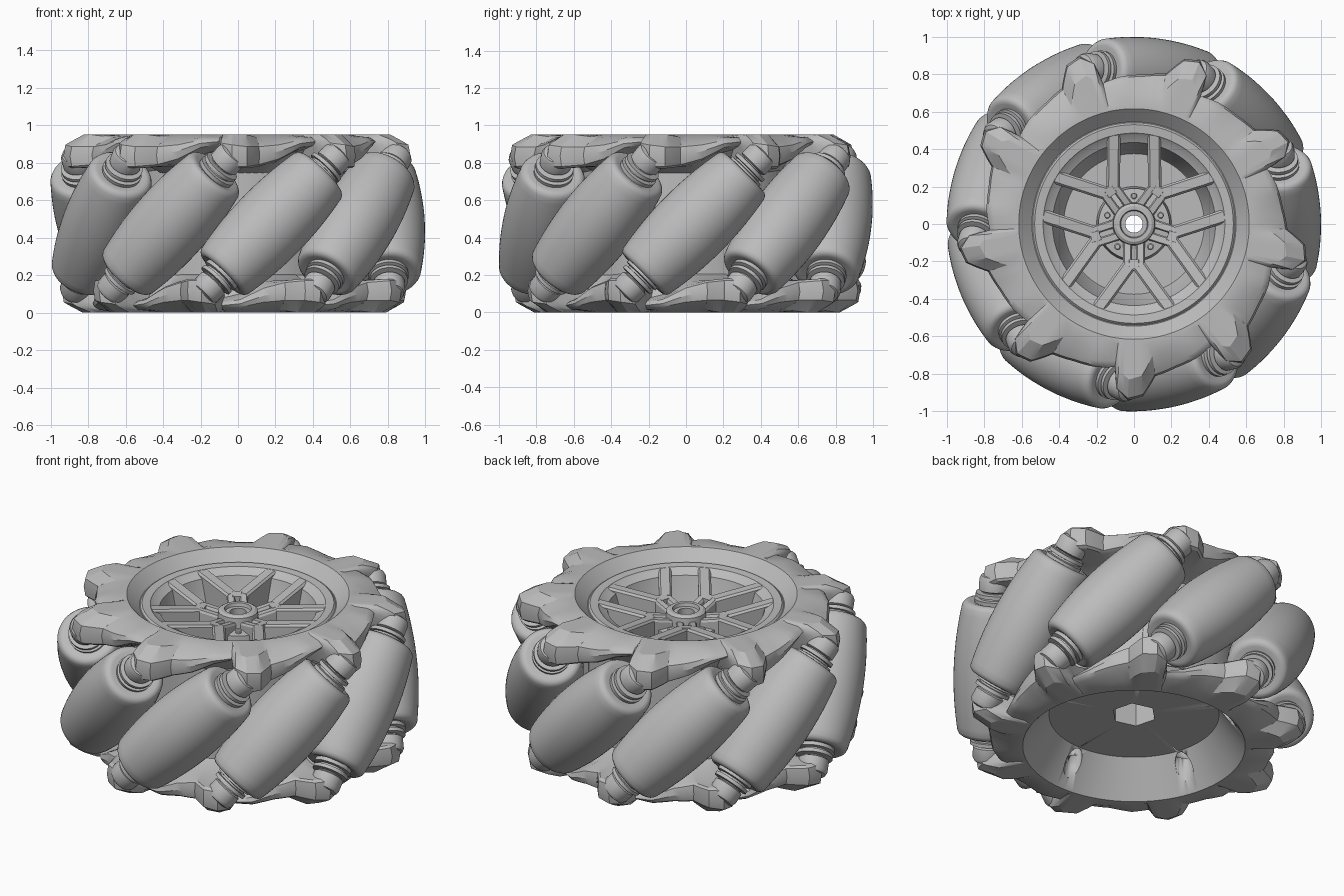
import bpy, bmesh
from math import sin, cos, pi, radians
from mathutils import Matrix, Vector

cube = bpy.data.objects.get("Cube")
if cube:
    bpy.data.objects.remove(cube)

MID = 0.475          # half height of the wheel
COUNT = 9            # rollers and lobes
STEP = 2 * pi / COUNT
LOBE = radians(-90)  # angle of the first top lobe
ROLLER = radians(-77)

grey = bpy.data.materials.new("plain grey")
grey.use_nodes = True
grey.diffuse_color = (0.5, 0.5, 0.5, 1)
grey.node_tree.nodes["Principled BSDF"].inputs["Base Color"].default_value = (0.5, 0.5, 0.5, 1)


def finish(name, bm, angle=30):
    bmesh.ops.recalc_face_normals(bm, faces=bm.faces)
    mesh = bpy.data.meshes.new(name)
    bm.to_mesh(mesh)
    bm.free()
    mesh.materials.append(grey)
    ob = bpy.data.objects.new(name, mesh)
    bpy.context.collection.objects.link(ob)
    bpy.ops.object.select_all(action="DESELECT")
    ob.select_set(True)
    bpy.context.view_layer.objects.active = ob
    bpy.ops.object.shade_smooth_by_angle(angle=radians(angle))
    return ob


def skin(bm, rings):
    """Join closed loops of points around the axis into one closed skin."""
    rows = [[bm.verts.new(p) for p in ring] for ring in rings]
    for a, b in zip(rows, rows[1:] + rows[:1]):
        for i in range(len(a)):
            j = (i + 1) % len(a)
            bm.faces.new((a[i], a[j], b[j], b[i]))


def polar(r, angle, z):
    return (r * cos(angle), r * sin(angle), z)


def lathe(bm, profile, segments=96, hexed=()):
    """Closed ring section; profile points listed in hexed become six-sided."""
    rings = []
    for k in range(segments):
        t = 2 * pi * k / segments
        flat = cos(pi / 6) / cos((t + pi / 4 + pi / 6) % (pi / 3) - pi / 6)
        rings.append([Vector(polar(r * (flat if i in hexed else 1), t, z))
                      for i, (r, z) in enumerate(profile)])
    skin(bm, rings)


def spin(bm, profile, matrix, segments=40):
    """Solid of revolution with capped ends, placed by a matrix."""
    rows = [[bm.verts.new(matrix @ Vector(polar(r, 2 * pi * k / segments, z)))
             for k in range(segments)] for r, z in profile]
    for a, b in zip(rows, rows[1:]):
        for i in range(segments):
            j = (i + 1) % segments
            bm.faces.new((a[i], a[j], b[j], b[i]))
    bm.faces.new(rows[0])
    bm.faces.new(rows[-1])


def bar(bm, a, b, width, depth):
    """Straight beam between two points on its top face, with chamfered top."""
    a, b = Vector(a), Vector(b)
    side = (b - a).cross(Vector((0, 0, 1))).normalized() * width / 2
    down = Vector((0, 0, -1))
    section = [(-1, depth), (-1, 0.012), (-0.7, 0), (0.7, 0), (1, 0.012), (1, depth)]
    ends = [[bm.verts.new(p + side * s + down * d) for s, d in section] for p in (a, b)]
    for i in range(len(section)):
        j = (i + 1) % len(section)
        bm.faces.new((ends[0][i], ends[0][j], ends[1][j], ends[1][i]))
    for end in ends:
        bm.faces.new(end)


# Lobed side plate: degrees from lobe, outer radius, ridge, top and bottom of the edge
OUTLINE = [(-7.6, 0.77, 0.94, 0.935, 0.89), (-6, 0.89, 0.95, 0.92, 0.80),
           (-2, 0.94, 0.95, 0.91, 0.77), (3, 0.92, 0.95, 0.90, 0.77),
           (8, 0.82, 0.935, 0.90, 0.78), (16, 0.80, 0.94, 0.91, 0.81),
           (25, 0.79, 0.945, 0.935, 0.87), (32.4, 0.77, 0.94, 0.935, 0.89)]


def plate(name, inner):
    bm = bmesh.new()
    rings = []
    for n in range(COUNT):
        for a, b in zip(OUTLINE, OUTLINE[1:]):
            for f in (0, 0.33, 0.67):
                deg, r, ridge, top, low = (u + (v - u) * f for u, v in zip(a, b))
                t = LOBE + n * STEP + radians(deg)
                section = [inner, (0.615, 0.95), (0.64, 0.95), (r - 0.11, ridge),
                           (r - 0.035, top), (r - 0.01, top - 0.015), (r, (top + low) / 2),
                           (r - 0.01, low + 0.01), (r - 0.03, low),
                           (0.66, max(low - 0.02, 0.78)), (0.56, 0.74)]
                rings.append([Vector(polar(x, t, z)) for x, z in section])
    skin(bm, rings)
    return finish(name, bm, 28)


top_plate = plate("top_plate", (0.54, 0.88))
bottom_plate = plate("bottom_plate", (0.47, 0.75))
flip = (Matrix.Translation((0, 0, MID))
        @ Matrix.Rotation(pi, 4, Vector(polar(1, ROLLER, 0)))
        @ Matrix.Translation((0, 0, -MID)))
bottom_plate.data.transform(flip)

# Drum with rim face, dish floor, hub bore and hex socket
bm = bmesh.new()
lathe(bm, [(0.125, 0.2), (0.48, 0.2), (0.575, 0.2), (0.575, 0.88),
           (0.54, 0.885), (0.53, 0.895), (0.485, 0.89), (0.475, 0.88), (0.435, 0.86),
           (0.385, 0.68), (0.375, 0.66), (0.2, 0.66), (0.19, 0.78), (0.115, 0.79),
           (0.11, 0.85), (0.095, 0.86), (0.075, 0.86), (0.07, 0.84), (0.046, 0.84),
           (0.046, 0.45), (0.125, 0.45)], hexed=(0, 20))
drum = finish("drum", bm)

# Screw pockets in the lower recess
bm = bmesh.new()
for n in range(5):
    place = Matrix.Translation(polar(0.525, radians(-18 + 72 * n), 0))
    spin(bm, [(0.05, -0.1), (0.05, 0.27)], place, 24)
cutter = finish("pocket_cutter", bm)
cutter.hide_render = True
for ob in (drum, bottom_plate):
    mod = ob.modifiers.new("pockets", "BOOLEAN")
    mod.operation = "DIFFERENCE"
    mod.object = cutter
    bpy.context.view_layer.objects.active = ob
    bpy.ops.object.modifier_apply(modifier=mod.name)
bpy.data.objects.remove(cutter)

# Five forked spokes with a slot near the hub, and the hub bolts
bm = bmesh.new()
for n in range(5):
    mid = radians(-90 + 72 * n)
    for s in (-1, 1):
        across = Vector(polar(0.035 * s, mid + pi / 2, 0))
        root = Vector(polar(0.1, mid, 0.825)) + across
        fork = Vector(polar(0.225, mid, 0.85)) + across
        rim = polar(0.485, mid + s * radians(23), 0.889)
        bar(bm, root, fork, 0.046, 0.15)
        bar(bm, fork - across * 0.2, rim, 0.072, 0.16)
    bar(bm, polar(0.19, mid, 0.845), polar(0.24, mid, 0.852), 0.07, 0.15)
    bolt = Matrix.Translation(polar(0.15, mid + pi, 0.78))
    spin(bm, [(0.017, -0.02), (0.017, 0.014), (0.012, 0.018)], bolt, 16)
finish("spokes", bm)

# Barrel rollers on tilted axles, with washers and end bosses
HALF = 0.385
side_line = [(0.208 - 0.26 * s * s, s) for s in (HALF * 0.93 * i / 10 for i in range(11))]
cap = [(0.166, HALF - 0.012), (0.154, HALF - 0.003), (0.135, HALF), (0.10, HALF - 0.01)]
half_barrel = side_line + cap
barrel = [(r, -z) for r, z in reversed(half_barrel[1:])] + half_barrel
washer = [(0.075, 0.365), (0.105, 0.37), (0.108, 0.398), (0.085, 0.402), (0.085, 0.412),
          (0.102, 0.414), (0.102, 0.434), (0.07, 0.437), (0.07, 0.46)]
boss = [(0.07, 0.442), (0.085, 0.45), (0.085, 0.51), (0.075, 0.53), (0.05, 0.54)]

for n in range(COUNT):
    t = ROLLER + n * STEP
    radial = Vector(polar(1, t, 0))
    axis = Vector((-sin(t), cos(t), 1)).normalized()
    side = axis.cross(radial)
    place = Matrix.Translation(radial * 0.79 + Vector((0, 0, MID))) @ Matrix(
        (radial, side, axis)).transposed().to_4x4()
    bm = bmesh.new()
    spin(bm, barrel, place, 56)
    finish("roller_%d" % (n + 1), bm, 40)
    bm = bmesh.new()
    spin(bm, [(0.06, -0.5), (0.06, 0.5)], place)
    for sign in (-1, 1):
        for shape in (washer, boss):
            spin(bm, [(r, z * sign) for r, z in shape], place)
    finish("axle_%d" % (n + 1), bm)
